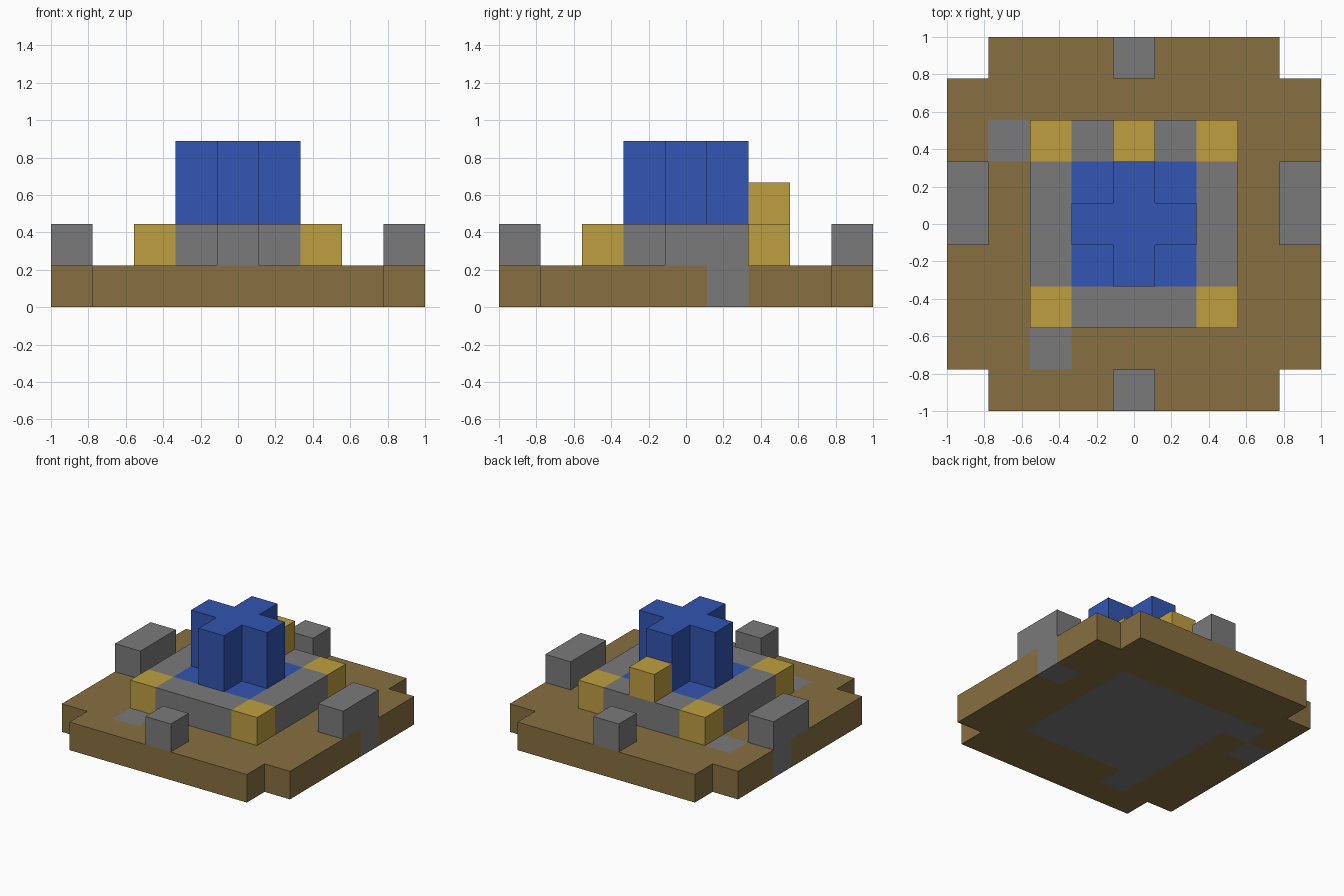
import bpy
import bmesh

U = 2 / 9  # size of one block

cube = bpy.data.objects.get("Cube")
if cube:
    bpy.data.objects.remove(cube, do_unlink=True)


def make_material(name, rgb):
    mat = bpy.data.materials.new(name)
    mat.use_nodes = True
    colour = (*rgb, 1)
    mat.diffuse_color = colour
    mat.node_tree.nodes["Principled BSDF"].inputs["Base Color"].default_value = colour
    return mat


BROWN, GREY, GOLD, BLUE = range(4)
MATERIALS = [
    make_material("earth brown", (0.242, 0.162, 0.053)),
    make_material("stone grey", (0.195, 0.195, 0.195)),
    make_material("gold", (0.521, 0.347, 0.051)),
    make_material("blue", (0.033, 0.091, 0.445)),
]


def block_slab(name, cells, bottom, top, colour):
    """Closed slab over a set of grid cells; colour(x, y) picks each cell's material."""
    cells = set(cells)
    bm = bmesh.new()

    def face(points, index):
        f = bm.faces.new([bm.verts.new([c * U for c in p]) for p in points])
        f.material_index = index

    for x, y in sorted(cells):
        index = colour(x, y)
        corners = [(x + a / 2, y + b / 2) for a, b in ((-1, -1), (1, -1), (1, 1), (-1, 1))]
        face([(*c, top) for c in corners], index)
        face([(*c, bottom) for c in reversed(corners)], index)
        # Walls only where there is no neighbouring cell
        for k, (dx, dy) in enumerate(((0, -1), (1, 0), (0, 1), (-1, 0))):
            if (x + dx, y + dy) not in cells:
                p, q = corners[k], corners[(k + 1) % 4]
                face([(*p, bottom), (*q, bottom), (*q, top), (*p, top)], index)
    bmesh.ops.remove_doubles(bm, verts=bm.verts, dist=0.001)
    mesh = bpy.data.meshes.new(name)
    bm.to_mesh(mesh)
    bm.free()
    for mat in MATERIALS:
        mesh.materials.append(mat)
    obj = bpy.data.objects.new(name, mesh)
    bpy.context.collection.objects.link(obj)
    return obj


def square(r):
    return [(x, y) for x in range(-r, r + 1) for y in range(-r, r + 1)]


# Ground slab with notched corners and stone paving let into it
PAVING = {(-3, 2), (-2, -3), (-4, 1), (4, 1)}


def ground_colour(x, y):
    return GREY if max(abs(x), abs(y)) <= 2 or (x, y) in PAVING else BROWN


block_slab("ground", [c for c in square(4) if abs(c[0]) + abs(c[1]) < 8], 0, 1, ground_colour)


# Raised deck: blue middle, stone rim, gold corners
def deck_colour(x, y):
    if max(abs(x), abs(y)) <= 1:
        return BLUE
    return GOLD if abs(x) == abs(y) else GREY


block_slab("deck", square(2), 1, 2, deck_colour)

# Cross-shaped tower and the gold block behind it
block_slab("tower", [c for c in square(1) if 0 in c], 2, 4, lambda x, y: BLUE)
block_slab("gold_block", [(0, 2)], 2, 3, lambda x, y: GOLD)

# Stone blocks at the four edges
for side, cells in {
    "front": [(0, -4)],
    "back": [(0, 4)],
    "left": [(4, 0), (4, 1)],
    "right": [(-4, 0), (-4, 1)],
}.items():
    block_slab(side + "_stone", cells, 1, 2, lambda x, y: GREY)
